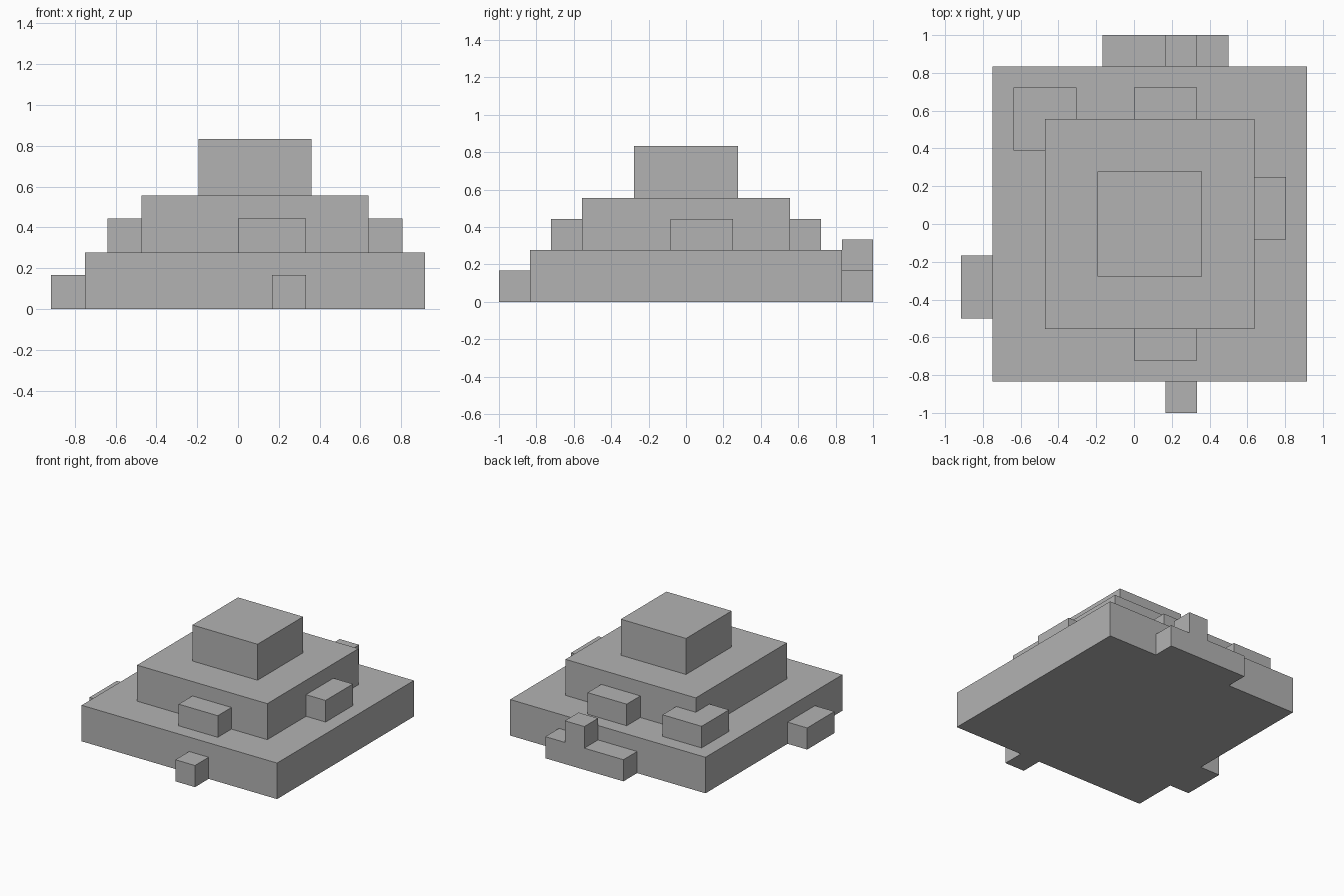
import bpy
import bmesh
from mathutils import Matrix, Vector

old = bpy.data.objects.get("Cube")
if old:
    bpy.data.objects.remove(old, do_unlink=True)

U = 1 / 36      # layout module
AXIS = 3        # x position of the pyramid axis, in modules
TIER = 10       # tier height
BLOCK = 6       # small block size

stone = bpy.data.materials.new("stone grey")
stone.use_nodes = True
colour = (0.45, 0.45, 0.45, 1)
stone.diffuse_color = colour
stone.node_tree.nodes["Principled BSDF"].inputs["Base Color"].default_value = colour


def box(name, low, size):
    """Flat-faced box from its lowest corner and size, in modules."""
    low, size = Vector(low) * U, Vector(size) * U
    bm = bmesh.new()
    bmesh.ops.create_cube(bm, size=1, matrix=Matrix.Translation(low + size / 2)
                          @ Matrix.Diagonal((*size, 1)))
    mesh = bpy.data.meshes.new(name)
    bm.to_mesh(mesh)
    bm.free()
    mesh.materials.append(stone)
    obj = bpy.data.objects.new(name, mesh)
    bpy.context.collection.objects.link(obj)


# Three square tiers stacked on a shared axis
for level, (name, half) in enumerate((("base_tier", 30), ("middle_tier", 20), ("top_tier", 10))):
    box(name, (AXIS - half, -half, level * TIER), (2 * half, 2 * half, TIER))

# Blocks standing on the base against the middle tier
box("front_ledge_block", (0, -26, TIER), (12, BLOCK, BLOCK))
box("back_ledge_block", (0, 20, TIER), (12, BLOCK, BLOCK))
box("left_ledge_block", (23, -3, TIER), (BLOCK, 12, BLOCK))
box("corner_ledge_block", (-23, 14, TIER), (12, 12, BLOCK))

# Blocks on the ground against the base
box("front_ground_block", (6, -36, 0), (BLOCK, BLOCK, BLOCK))
box("right_ground_block", (-33, -18, 0), (BLOCK, 12, BLOCK))
box("back_ground_block", (-6, 30, 0), (24, BLOCK, BLOCK))
box("back_upper_block", (6, 30, BLOCK), (BLOCK, BLOCK, BLOCK))
